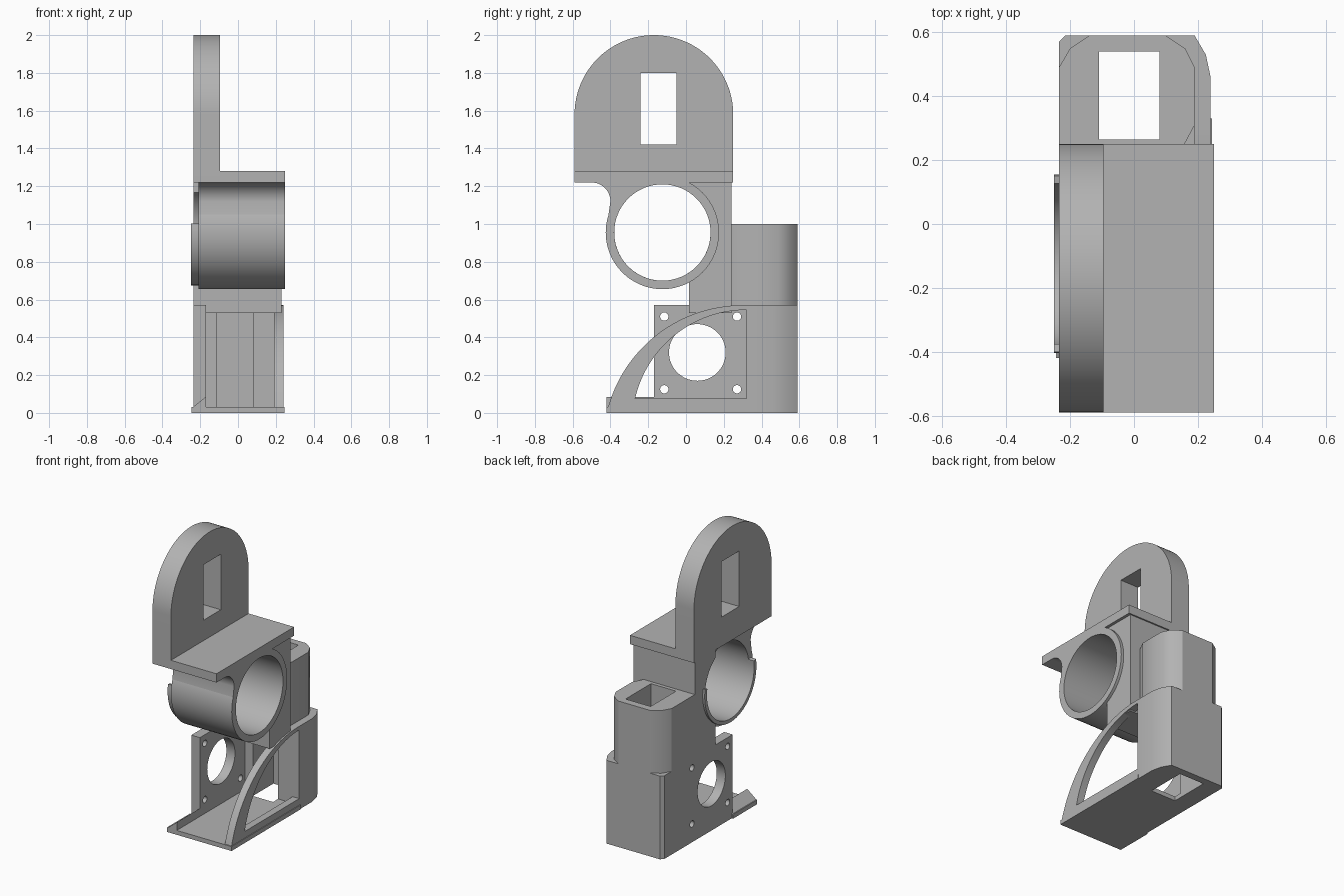
import bpy
import bmesh
from math import sin, cos, radians

cube = bpy.data.objects.get("Cube")
if cube:
    bpy.data.objects.remove(cube, do_unlink=True)

GREY = (0.45, 0.45, 0.45, 1.0)
grey = bpy.data.materials.new("plain grey")
grey.use_nodes = True
grey.diffuse_color = GREY
grey.node_tree.nodes["Principled BSDF"].inputs["Base Color"].default_value = GREY


def arc(cy, cz, r, start, end, n=32):
    """Points on a circular arc, angles in degrees."""
    steps = [radians(start + (end - start) * i / n) for i in range(n + 1)]
    return [(cy + r * cos(a), cz + r * sin(a)) for a in steps]


def circle(cy, cz, r, n=64):
    return arc(cy, cz, r, 0, 360, n)[:-1]


def rect(a0, a1, b0, b1):
    return [(a0, b0), (a1, b0), (a1, b1), (a0, b1)]


def prism(name, axis, outline, lo, hi):
    """Extrude an outline along x (y,z points), y (x,z) or z (x,y)."""
    place = {"x": lambda p, t: (t, p[0], p[1]),
             "y": lambda p, t: (p[0], t, p[1]),
             "z": lambda p, t: (p[0], p[1], t)}[axis]
    bm = bmesh.new()
    low = [bm.verts.new(place(p, lo)) for p in outline]
    high = [bm.verts.new(place(p, hi)) for p in outline]
    bm.faces.new(low)
    bm.faces.new(high)
    for i in range(len(low)):
        j = (i + 1) % len(low)
        bm.faces.new((low[i], low[j], high[j], high[i]))
    bmesh.ops.recalc_face_normals(bm, faces=bm.faces)
    mesh = bpy.data.meshes.new(name)
    bm.to_mesh(mesh)
    bm.free()
    mesh.materials.append(grey)
    ob = bpy.data.objects.new(name, mesh)
    bpy.context.collection.objects.link(ob)
    return ob


def activate(ob):
    bpy.ops.object.select_all(action="DESELECT")
    ob.select_set(True)
    bpy.context.view_layer.objects.active = ob


def cut(ob, axis, outline, lo=-1, hi=1):
    """Cut an extruded outline out of a part."""
    cutter = prism("cutter", axis, outline, lo, hi)
    cutter.hide_render = True
    mod = ob.modifiers.new("cut", "BOOLEAN")
    mod.operation = "DIFFERENCE"
    mod.solver = "EXACT"
    mod.object = cutter
    activate(ob)
    bpy.ops.object.modifier_apply(modifier=mod.name)
    bpy.data.objects.remove(cutter, do_unlink=True)


LEFT, RIGHT = -0.235, 0.24
TUBE = (-0.125, 0.955)
bore = circle(*TUBE, 0.255)
parts = []

# Rounded upright plate with its rectangular slot
arch = prism("arch_plate", "x",
             [(-0.59, 1.22), (0.25, 1.22)] + arc(-0.17, 1.58, 0.42, 0, 180, 64),
             LEFT, -0.095)
cut(arch, "x", rect(-0.24, -0.05, 1.42, 1.80))
parts.append(arch)

# Shelf above the tube
parts.append(prism("shelf", "z", rect(LEFT, 0.25, -0.59, 0.25), 1.22, 1.28))

# Clamp tube, its fillet under the shelf, and the neck behind it
tube = prism("clamp_tube", "x", circle(*TUBE, 0.30), -0.21, 0.25)
fillet = prism("tube_fillet", "x",
               arc(-0.5, 1.12, 0.1, 90, 0, 12)[::-1]
               + [(-0.5, 1.225), (-0.05, 1.225), (-0.125, 1.1), (-0.40, 1.06)],
               -0.21, 0.25)
# The fillet is hollow outside its rounded corner
fillet_outline = [(-0.59, 1.225), (-0.59, 1.22)] + arc(-0.5, 1.12, 0.1, 90, 0, 12) + [
    (-0.41, 1.05), (-0.125, 1.0), (-0.05, 1.225)]
bpy.data.objects.remove(fillet, do_unlink=True)
fillet = prism("tube_fillet", "x", fillet_outline, -0.21, 0.25)
neck = prism("neck", "x", rect(0.015, 0.24, 0.53, 1.225), LEFT, 0.23)
for ob in (tube, fillet, neck):
    cut(ob, "x", bore)
    parts.append(ob)

# Raised lip on the lower left rim of the tube
parts.append(prism("tube_lip", "x",
                   arc(*TUBE, 0.28, 170, 370) + arc(*TUBE, 0.255, 370, 170),
                   -0.25, -0.2))

# Upper rear housing with a square well
housing = prism("upper_housing", "z",
                [(LEFT, 0.235), (0.15, 0.235), (0.19, 0.31), (0.19, 0.49),
                 (0.16, 0.55), (0.10, 0.59), (-0.14, 0.59), (-0.20, 0.55),
                 (LEFT, 0.49)], 0.56, 1.0)
cut(housing, "z", rect(-0.11, 0.08, 0.265, 0.54), 0, 2)
parts.append(housing)

# Lower rear body, open to the front
parts.append(prism("lower_body", "z",
                   [(LEFT, 0.32), (-0.11, 0.32), (-0.11, 0.54), (0.08, 0.54),
                    (0.08, 0.32), (RIGHT, 0.32), (RIGHT, 0.46), (0.225, 0.53),
                    (0.19, 0.59), (-0.215, 0.59), (LEFT, 0.57)], 0, 0.57))

# Floor with a notch under the well
parts.append(prism("floor", "z",
                   [(-0.245, -0.42), (0.245, -0.42), (0.245, 0.33), (0.08, 0.33),
                    (0.08, 0.265), (-0.11, 0.265), (-0.11, 0.33), (LEFT, 0.33),
                    (LEFT, -0.17), (-0.245, -0.17)], 0, 0.03))

# Sloped rim on the left edge of the floor
parts.append(prism("floor_rim", "y",
                   [(-0.245, 0.0), (-0.17, 0.0), (-0.17, 0.085), (-0.245, 0.025)],
                   -0.42, -0.16))

# Left mounting plate with large hole and four screw holes
mount = prism("mounting_plate", "x", rect(-0.17, 0.33, 0, 0.57), LEFT, -0.17)
cut(mount, "x", circle(0.06, 0.32, 0.15))
for y in (-0.115, 0.27):
    for z in (0.125, 0.51):
        cut(mount, "x", circle(y, z, 0.022, 24))
parts.append(mount)

# Right curved wall with its window
wall = prism("curved_wall", "x",
             [(0.33, 0.0), (0.33, 0.57)] + arc(0.30, -0.17, 0.74, 90, 166.7), 0.19, RIGHT)
cut(wall, "x", [(0.32, 0.075)] + arc(0.32, -0.06, 0.605, 90, 167.1))
parts.append(wall)

# Smooth the curved faces and keep the edges crisp
for ob in parts:
    activate(ob)
    bpy.ops.object.shade_smooth_by_angle(angle=radians(30))
